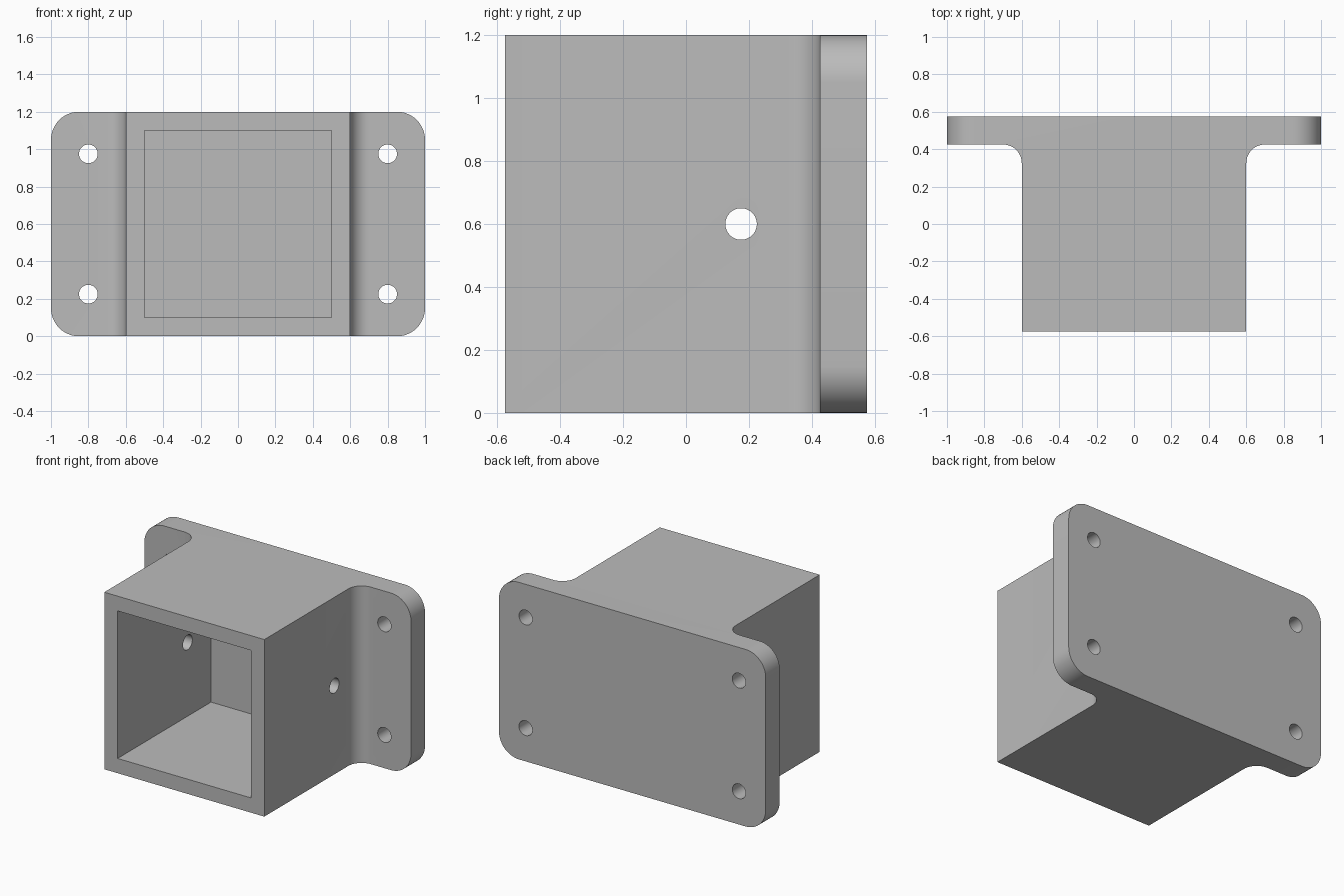
import bpy, bmesh
from math import sin, cos, pi
from mathutils import Matrix, Vector

cube = bpy.data.objects.get("Cube")
if cube:
    bpy.data.objects.remove(cube, do_unlink=True)

HEIGHT, HALF_DEPTH = 1.2, 0.575
PLATE_FRONT, FILLET = 0.425, 0.1

grey = bpy.data.materials.new("plain grey")
grey.use_nodes = True
color = (0.5, 0.5, 0.5, 1)
grey.diffuse_color = color
grey.node_tree.nodes["Principled BSDF"].inputs["Base Color"].default_value = color


def add_object(name, bm):
    bmesh.ops.recalc_face_normals(bm, faces=bm.faces)
    mesh = bpy.data.meshes.new(name)
    bm.to_mesh(mesh)
    bm.free()
    mesh.materials.append(grey)
    obj = bpy.data.objects.new(name, mesh)
    bpy.context.collection.objects.link(obj)
    return obj


def hole_cutter(name, center, axis, length, radius=0.05):
    bm = bmesh.new()
    turn = Matrix.Rotation(pi / 2, 4, "X" if axis == "y" else "Y")
    bmesh.ops.create_cone(bm, cap_ends=True, segments=48, radius1=radius,
                          radius2=radius, depth=length,
                          matrix=Matrix.Translation(center) @ turn)
    return add_object(name, bm)


# Bracket: sleeve and flange share one outline with filleted inner corners
arc = [(0.7 - FILLET * cos(a), PLATE_FRONT - FILLET + FILLET * sin(a))
       for a in (i * pi / 24 for i in range(13))]
half = [(0.6, -HALF_DEPTH)] + arc + [(1, PLATE_FRONT), (1, HALF_DEPTH)]
outline = half + [(-x, y) for x, y in reversed(half)]
bm = bmesh.new()
base = bm.faces.new([bm.verts.new((x, y, 0)) for x, y in outline])
top = bmesh.ops.extrude_face_region(bm, geom=[base])["geom"]
bmesh.ops.translate(bm, vec=(0, 0, HEIGHT),
                    verts=[v for v in top if isinstance(v, bmesh.types.BMVert)])

# Round the four outer corners of the flange
corners = [e for e in bm.edges
           if all(abs(v.co.x) > 0.99 for v in e.verts)
           and abs(e.verts[0].co.z - e.verts[1].co.z) < 0.01]
corners = [e for e in corners
           if abs(e.verts[0].co.x - e.verts[1].co.x) < 0.01]
bmesh.ops.bevel(bm, geom=corners, offset=0.15, segments=12, profile=0.5,
                affect="EDGES")
bracket = add_object("mounting_bracket", bm)

# Square pocket open at the front, with a solid back wall
bm = bmesh.new()
bmesh.ops.create_cube(bm, size=1, matrix=Matrix.Translation((0, -0.175, 0.6))
                      @ Matrix.Diagonal((1, 1.2, 1, 1)))
cutters = [add_object("pocket_cutter", bm)]

# Cross hole through both side walls, and four flange screw holes
cutters.append(hole_cutter("cross_hole_cutter", Vector((0, 0.175, 0.6)), "x", 1.6))
for x in (-0.8, 0.8):
    for z in (0.225, 0.975):
        cutters.append(hole_cutter("screw_hole_cutter", Vector((x, 0.5, z)), "y", 0.4))

bpy.context.view_layer.objects.active = bracket
bracket.select_set(True)
for cutter in cutters:
    mod = bracket.modifiers.new("cut", "BOOLEAN")
    mod.operation = "DIFFERENCE"
    mod.solver = "EXACT"
    mod.object = cutter
    bpy.ops.object.modifier_apply(modifier=mod.name)
    bpy.data.objects.remove(cutter, do_unlink=True)

bpy.ops.object.shade_smooth_by_angle(angle=pi / 6)
